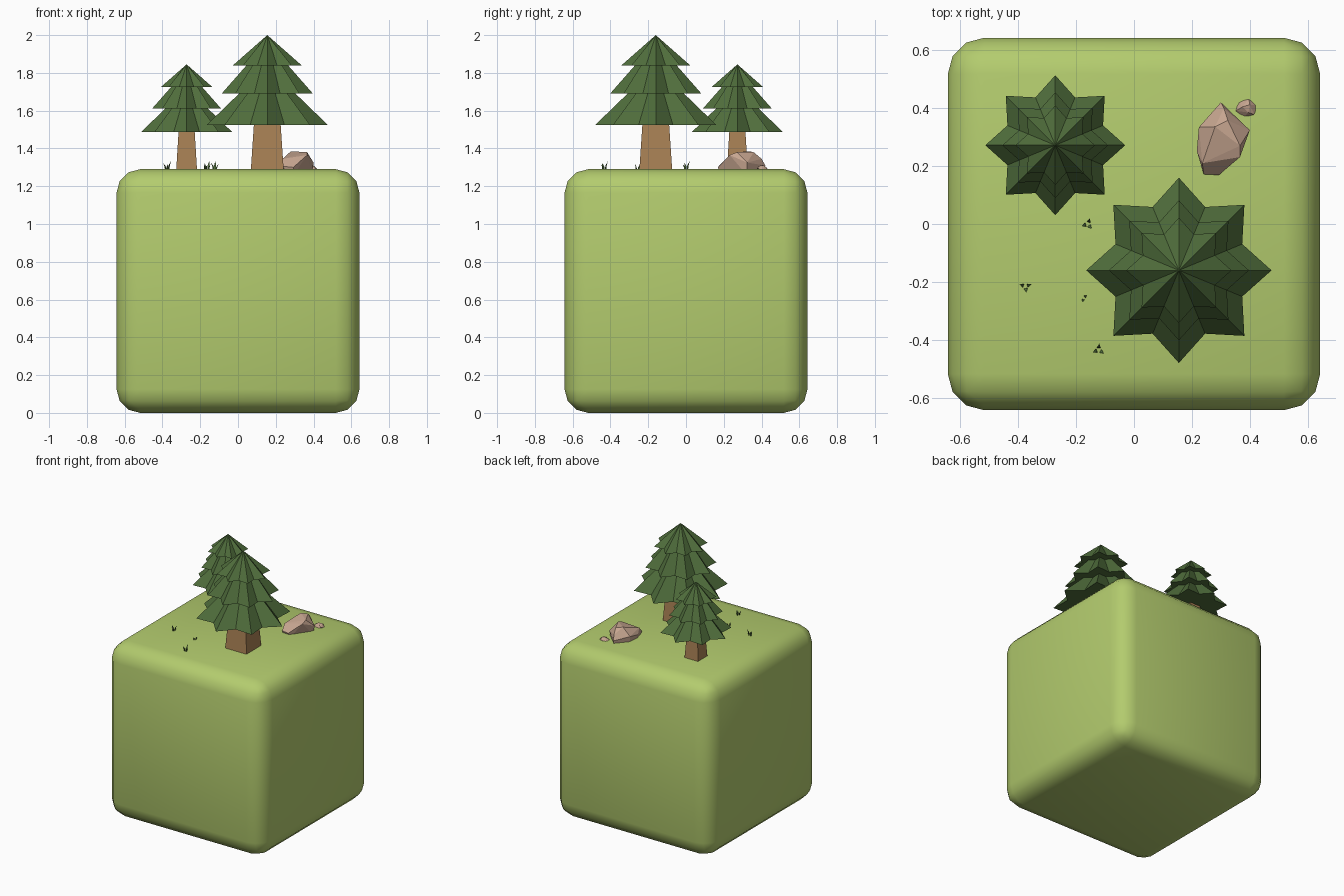
import bpy, bmesh, math, random
from mathutils import Vector

if "Cube" in bpy.data.objects:
    bpy.data.objects.remove(bpy.data.objects["Cube"])

random.seed(4)
GROUND = 1.29


def material(name, rgb):
    m = bpy.data.materials.new(name)
    m.diffuse_color = (*rgb, 1)
    m.use_nodes = True
    m.node_tree.nodes["Principled BSDF"].inputs["Base Color"].default_value = m.diffuse_color
    return m


GRASS = material("grass", (0.45, 0.60, 0.155))
NEEDLES = material("needles", (0.08, 0.155, 0.045))
BARK = material("bark", (0.40, 0.22, 0.09))
STONE = material("stone", (0.57, 0.38, 0.28))


def finish(bm, name, mat):
    bmesh.ops.recalc_face_normals(bm, faces=bm.faces)
    me = bpy.data.meshes.new(name)
    bm.to_mesh(me)
    bm.free()
    me.materials.append(mat)
    ob = bpy.data.objects.new(name, me)
    bpy.context.collection.objects.link(ob)
    return ob


# Rounded ground block
bpy.ops.mesh.primitive_cube_add(size=1, location=(0, 0, GROUND / 2))
block = bpy.context.object
block.name = "ground_block"
block.scale = (1.286, 1.286, GROUND)
bpy.ops.object.transform_apply(location=False, rotation=False, scale=True)
bev = block.modifiers.new("round", 'BEVEL')
bev.width = 0.125
bev.segments = 3
block.data.materials.append(GRASS)
bpy.ops.object.modifier_apply(modifier="round")
bpy.ops.object.shade_smooth()


# Square tapered trunk
def trunk(name, x, y, half0, half1, top):
    bm = bmesh.new()
    rings = []
    for h, z in ((half0, GROUND - 0.02), (half1, top)):
        rings.append([bm.verts.new((x + sx * h, y + sy * h, z))
                      for sx, sy in ((-1, -1), (1, -1), (1, 1), (-1, 1))])
    for i in range(4):
        j = (i + 1) % 4
        bm.faces.new((rings[0][i], rings[0][j], rings[1][j], rings[1][i]))
    bm.faces.new(rings[0])
    bm.faces.new(rings[1])
    finish(bm, name, BARK)


# Three stacked eight-pointed star cones; tiers are (drop below tip, radius, height)
def foliage(name, x, y, tip, s):
    bm = bmesh.new()
    for drop, r, h in ((0.475, 0.32, 0.31), (0.31, 0.242, 0.275), (0.16, 0.182, 0.16)):
        z = tip - drop * s
        apex = bm.verts.new((x, y, z + h * s))
        base = bm.verts.new((x, y, z))
        star = []
        for i in range(16):
            a = i * math.pi / 8
            rr = r * s * (0.74 if i % 2 else 1)
            star.append(bm.verts.new((x + rr * math.cos(a), y + rr * math.sin(a), z)))
        for i in range(16):
            j = (i + 1) % 16
            bm.faces.new((star[i], star[j], apex))
            bm.faces.new((star[j], star[i], base))
    finish(bm, name, NEEDLES)


trunk("large_trunk", 0.155, -0.16, 0.088, 0.07, 1.54)
foliage("large_foliage", 0.155, -0.16, 2.0, 1.0)
trunk("small_trunk", -0.272, 0.272, 0.056, 0.042, 1.50)
foliage("small_foliage", -0.272, 0.272, 1.845, 0.755)


# Faceted rocks from convex hulls
def rock(name, points):
    bm = bmesh.new()
    for p in points:
        bm.verts.new(p)
    res = bmesh.ops.convex_hull(bm, input=bm.verts)
    junk = {v for v in res["geom_interior"] if isinstance(v, bmesh.types.BMVert)}
    bmesh.ops.delete(bm, geom=list(junk), context='VERTS')
    bmesh.ops.dissolve_limit(bm, angle_limit=math.radians(4), verts=bm.verts, edges=bm.edges)
    finish(bm, name, STONE)


outline = [(0.224, 0.334, 1.33), (0.30, 0.42, 1.31), (0.40, 0.324, 1.325),
           (0.293, 0.169, 1.30), (0.241, 0.172, 1.305), (0.217, 0.252, 1.315)]
crown = [(0.28, 0.336, 1.385), (0.324, 0.358, 1.38), (0.366, 0.27, 1.38),
         (0.366, 0.231, 1.365), (0.236, 0.21, 1.345), (0.31, 0.40, 1.345)]
foot = [(0.31 + (x - 0.31) * 0.9, 0.3 + (y - 0.3) * 0.9, 1.26) for x, y, z in outline]
rock("large_rock", outline + crown + foot)

pebble = [(0.388 + 0.038 * math.cos(a), 0.40 + 0.032 * math.sin(a), z)
          for a, z in ((k * math.tau / 6 + 0.3, 1.285 + 0.01 * (k % 2)) for k in range(6))]
pebble += [(0.375, 0.405, 1.312), (0.40, 0.412, 1.31), (0.395, 0.385, 1.306), (0.387, 0.40, 1.265)]
rock("small_rock", pebble)


# Grass tufts of thin leaning blades
def tuft(name, x, y, size, count):
    bm = bmesh.new()
    turn = random.uniform(0, math.tau)
    for k in range(count):
        a = turn + k * math.tau / 3 + random.uniform(-0.4, 0.4)
        out = Vector((math.cos(a), math.sin(a), 0))
        side = Vector((-out.y, out.x, 0)) * 0.006 * size
        root = Vector((x, y, GROUND - 0.005)) + out * 0.006 * size
        tall = size * (0.048 - 0.009 * k)
        mid = root + out * 0.003 + Vector((0, 0, tall * 0.5))
        tip = bm.verts.new(root + out * 0.016 * size + Vector((0, 0, tall)))
        ring = [bm.verts.new(p) for p in (root - side, root + side, root + out * 0.006)]
        upper = [bm.verts.new(p) for p in (mid - side, mid + side, mid + out * 0.006)]
        for i in range(3):
            j = (i + 1) % 3
            bm.faces.new((ring[i], ring[j], upper[j], upper[i]))
            bm.faces.new((upper[i], upper[j], tip))
        bm.faces.new(ring)
    finish(bm, name, NEEDLES)


for n, (x, y, size, count) in enumerate(((-0.16, 0.0, 1.0, 3), (-0.375, -0.215, 1.0, 3),
                                         (-0.175, -0.255, 0.7, 2), (-0.122, -0.435, 1.0, 3))):
    tuft(f"grass_tuft_{n + 1}", x, y, size, count)
